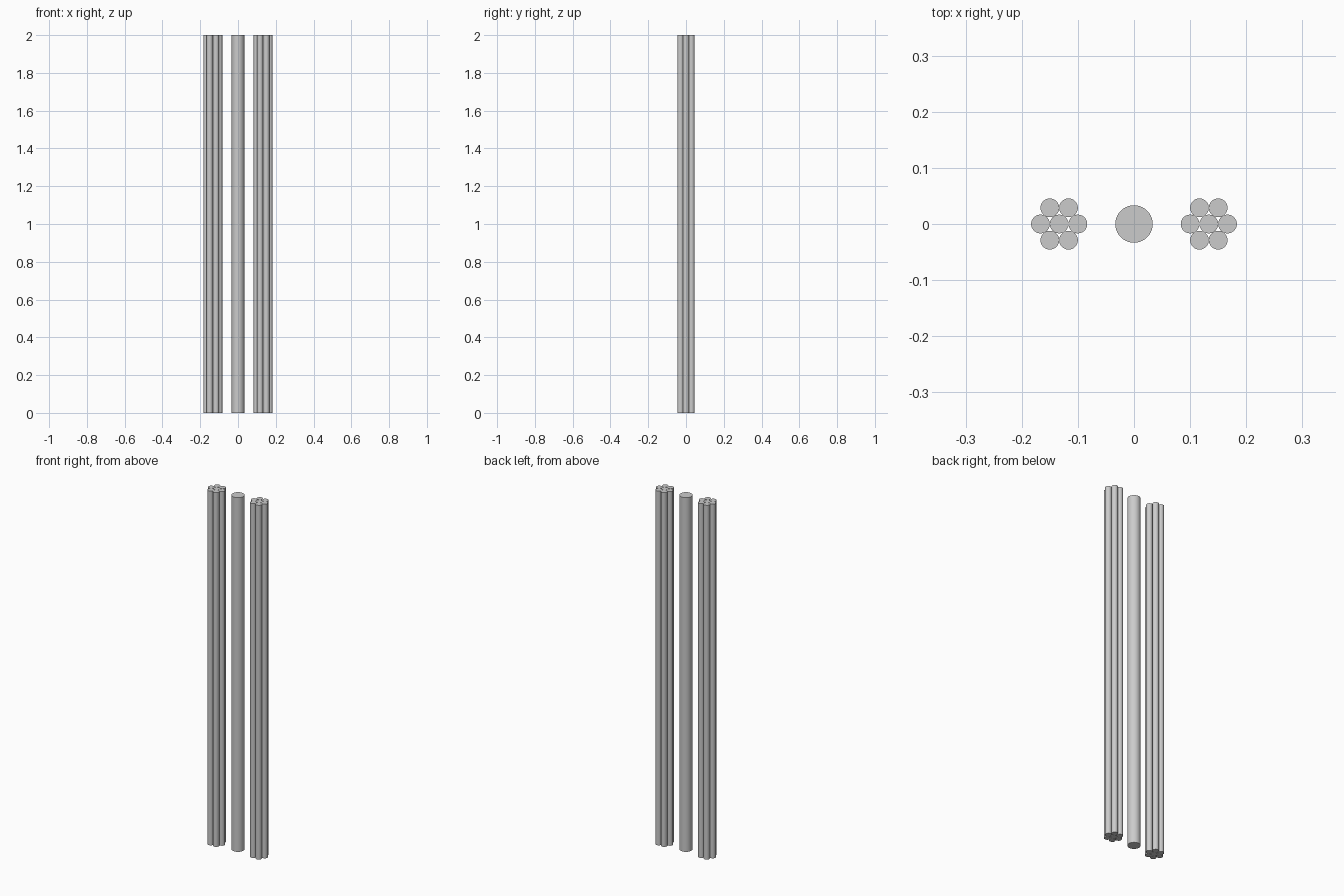
import bpy
import math

cube = bpy.data.objects.get("Cube")
if cube:
    bpy.data.objects.remove(cube, do_unlink=True)

HEIGHT = 2.0
ROD_RADIUS = 1 / 60
BUNDLE_X = 2 / 15

# Plain grey material
COLOUR = (0.6, 0.6, 0.6, 1.0)
grey = bpy.data.materials.new("plain grey")
grey.use_nodes = True
grey.diffuse_color = COLOUR
for node in grey.node_tree.nodes:
    if node.type == "BSDF_PRINCIPLED":
        node.inputs["Base Color"].default_value = COLOUR


def rod(name, x, y, radius, sides):
    """Upright capped cylinder standing on the ground."""
    bpy.ops.mesh.primitive_cylinder_add(
        vertices=sides, radius=radius, depth=HEIGHT, location=(x, y, HEIGHT / 2))
    obj = bpy.context.object
    obj.name = name
    obj.data.materials.append(grey)
    bpy.ops.object.shade_smooth_by_angle(angle=math.radians(30))


# Single thick pole in the middle
rod("centre_pole", 0, 0, 2 * ROD_RADIUS, 64)

# Bundles of seven touching rods, one on each side
for side, x in (("left", BUNDLE_X), ("right", -BUNDLE_X)):
    rod(f"{side}_bundle_core_rod", x, 0, ROD_RADIUS, 48)
    for i in range(6):
        angle = i * math.pi / 3
        rod(f"{side}_bundle_outer_rod_{i + 1}",
            x + 2 * ROD_RADIUS * math.cos(angle),
            2 * ROD_RADIUS * math.sin(angle), ROD_RADIUS, 48)
